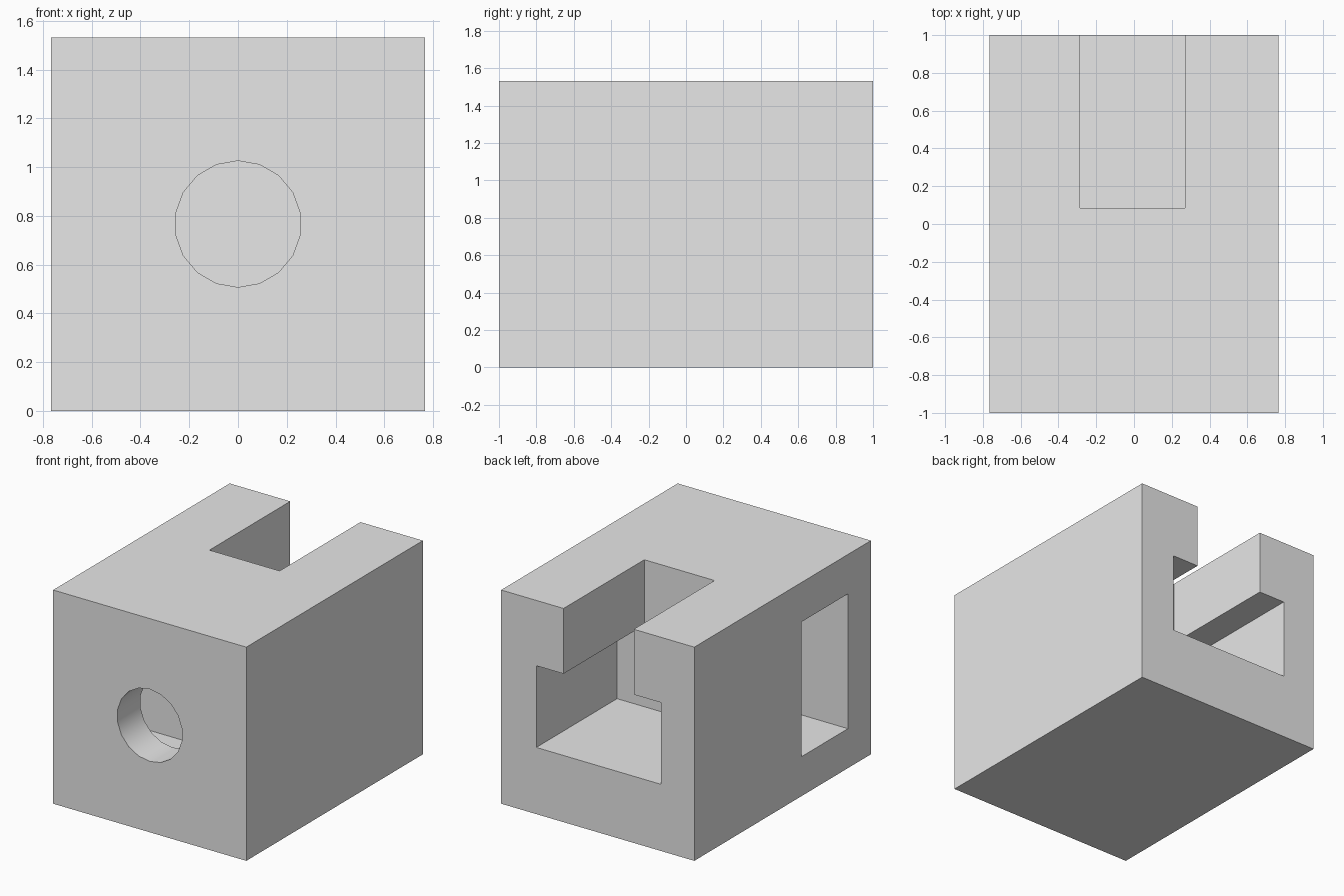
import bpy, bmesh, math
from mathutils import Matrix, Vector

if "Cube" in bpy.data.objects:
    bpy.data.objects.remove(bpy.data.objects["Cube"], do_unlink=True)

W, L, H = 1.532, 2.0, 1.532   # width, length, height

gray = bpy.data.materials.new("plain_gray")
gray.use_nodes = True
gray.diffuse_color = (0.8, 0.8, 0.8, 1)
gray.node_tree.nodes["Principled BSDF"].inputs["Base Color"].default_value = (0.8, 0.8, 0.8, 1)


def finish(bm, name):
    bmesh.ops.recalc_face_normals(bm, faces=bm.faces[:])
    mesh = bpy.data.meshes.new(name)
    bm.to_mesh(mesh)
    bm.free()
    mesh.materials.append(gray)
    obj = bpy.data.objects.new(name, mesh)
    bpy.context.collection.objects.link(obj)
    return obj


def prism(name, profile, y0, y1):
    """Extrude an x-z profile along y."""
    bm = bmesh.new()
    face = bm.faces.new([bm.verts.new((x, y0, z)) for x, z in profile])
    ext = bmesh.ops.extrude_face_region(bm, geom=[face])
    moved = [v for v in ext["geom"] if isinstance(v, bmesh.types.BMVert)]
    bmesh.ops.translate(bm, verts=moved, vec=Vector((0, y1 - y0, 0)))
    return finish(bm, name)


def rect(x0, x1, z0, z1):
    return [(x0, z0), (x1, z0), (x1, z1), (x0, z1)]


# Solid block
block = prism("housing_block", rect(-W / 2, W / 2, 0, H), -L / 2, L / 2)

# T-shaped slot, open at the back and the top
t_slot = prism("t_slot_cutter", [
    (-0.5, 0.478), (0.487, 0.478), (0.487, 1.064), (0.271, 1.064),
    (0.271, 1.8), (-0.286, 1.8), (-0.286, 1.064), (-0.5, 1.064)], 0.085, 1.3)

# Square chamber, open on the -x side
chamber = prism("chamber_cutter", rect(-1, 0.483, 0.283, 1.249), -0.74, -0.215)

# Round front bore running into the chamber
bm = bmesh.new()
bmesh.ops.create_cone(bm, cap_ends=True, segments=18, radius1=0.259, radius2=0.259, depth=0.8,
                      matrix=Matrix.Translation((0, -0.9, 0.767)) @ Matrix.Rotation(math.pi / 2, 4, "X"))
bore = finish(bm, "bore_cutter")

# Carve and apply
bpy.context.view_layer.objects.active = block
for cutter in (t_slot, chamber, bore):
    cutter.hide_render = True
    mod = block.modifiers.new(cutter.name, "BOOLEAN")
    mod.operation = "DIFFERENCE"
    mod.solver = "EXACT"
    mod.object = cutter
    bpy.ops.object.modifier_apply(modifier=mod.name)
    bpy.data.objects.remove(cutter, do_unlink=True)

# Smooth bore, crisp edges elsewhere
bpy.ops.object.select_all(action="DESELECT")
block.select_set(True)
bpy.ops.object.shade_smooth_by_angle(angle=math.radians(30))
